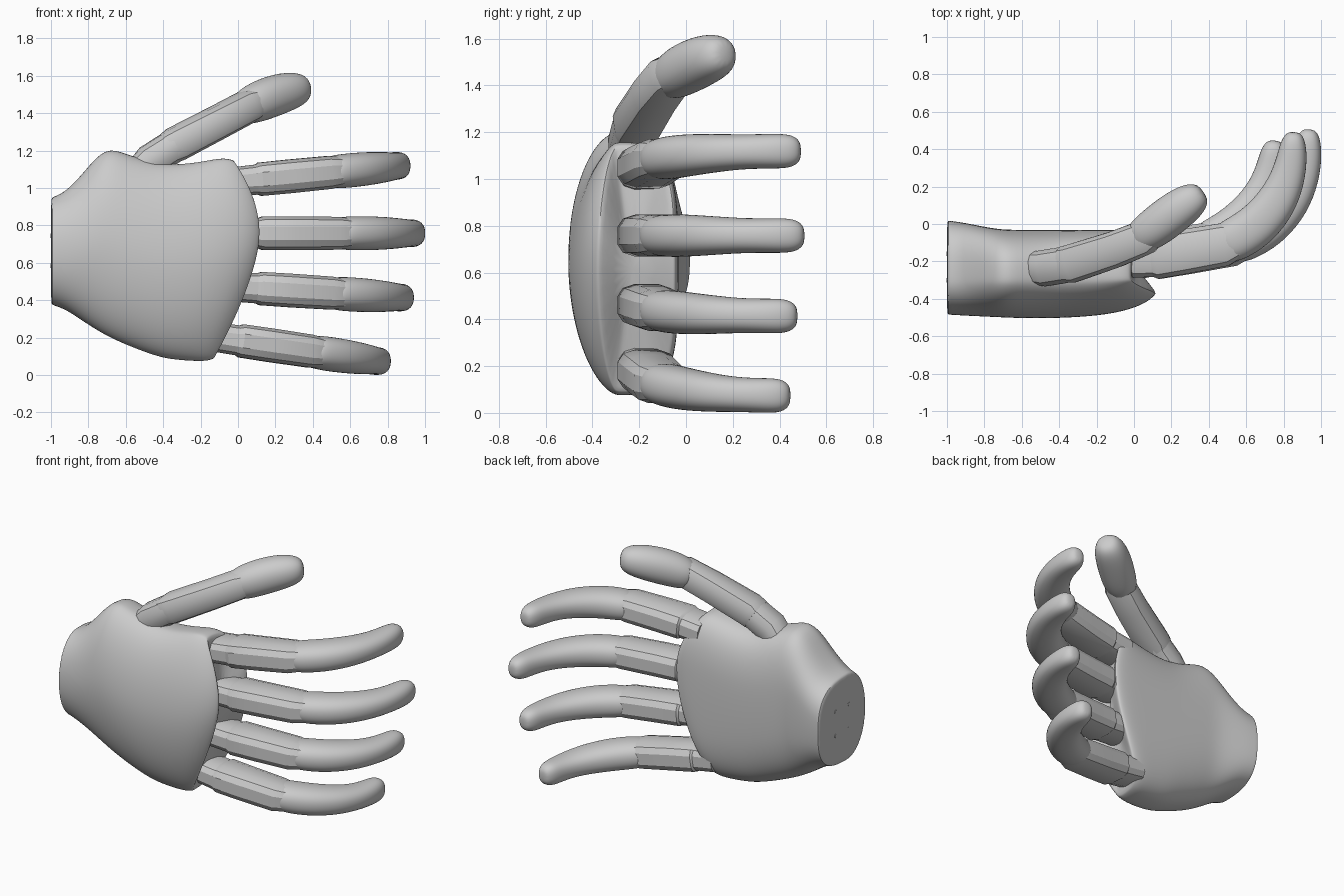
import bpy
import bmesh
import math
from mathutils import Vector

cube = bpy.data.objects.get("Cube")
if cube:
    bpy.data.objects.remove(cube, do_unlink=True)

GREY = bpy.data.materials.new("plain grey")
GREY.use_nodes = True
GREY.diffuse_color = (.6, .6, .6, 1)
GREY.node_tree.nodes["Principled BSDF"].inputs["Base Color"].default_value = GREY.diffuse_color


def skin(name, rings, levels=0, angle=40):
    """Bridge closed rings of points into a capped solid."""
    bm = bmesh.new()
    loops = [[bm.verts.new(p) for p in ring] for ring in rings]
    n = len(loops[0])
    for a, b in zip(loops, loops[1:]):
        for i in range(n):
            j = (i + 1) % n
            bm.faces.new((a[i], a[j], b[j], b[i]))
    bm.faces.new(loops[0])
    bm.faces.new(loops[-1])
    bmesh.ops.recalc_face_normals(bm, faces=bm.faces)
    mesh = bpy.data.meshes.new(name)
    bm.to_mesh(mesh)
    bm.free()
    mesh.materials.append(GREY)
    obj = bpy.data.objects.new(name, mesh)
    bpy.context.collection.objects.link(obj)
    bpy.ops.object.select_all(action='DESELECT')
    obj.select_set(True)
    bpy.context.view_layer.objects.active = obj
    if levels:
        mod = obj.modifiers.new("Round", 'SUBSURF')
        mod.levels = mod.render_levels = levels
        bpy.ops.object.modifier_apply(modifier="Round")
    bpy.ops.object.shade_smooth_by_angle(angle=math.radians(angle))
    return obj


def power(v, e):
    return math.copysign(abs(v) ** (2 / e), v)


def limb(name, stations, exponent=2, sides=12, levels=0):
    """Loft along a path; each station is (point, half depth, half height)."""
    points = [Vector(s[0]) for s in stations]
    rings = []
    for i, (_, a, b) in enumerate(stations):
        tangent = (points[min(i + 1, len(points) - 1)] - points[max(i - 1, 0)]).normalized()
        across = tangent.cross(Vector((0, 0, 1))).normalized()
        upward = across.cross(tangent)
        ring = []
        for k in range(sides):
            t = math.tau * (k + 0.5) / sides
            ring.append(points[i] + across * a * power(math.cos(t), exponent)
                        + upward * b * power(math.sin(t), exponent))
        rings.append(ring)
    return skin(name, rings, levels, 30 if levels == 0 else 50)


# Palm: sections along x as (x, low z, high z, back y, palm y)
SECTIONS = [
    (-1.0, .375, .95, -.485, .02), (-.995, .375, .95, -.485, .02),
    (-.92, .35, .98, -.49, .01), (-.82, .28, 1.09, -.495, -.01),
    (-.71, .21, 1.225, -.5, -.03), (-.6, .16, 1.185, -.505, -.03),
    (-.45, .11, 1.14, -.505, -.03), (-.3, .085, 1.125, -.5, -.03),
    (-.12, .075, 1.14, -.485, -.03), (.02, .072, 1.16, -.45, -.03),
    (.09, .075, 1.16, -.41, -.035), (.12, .085, 1.15, -.38, -.045),
    (.122, .1, 1.13, -.365, -.06),
]
palm_rings = []
for x, z0, z1, y0, y1 in SECTIONS:
    mid_y = -.29
    mid_z = (z0 + z1) / 2
    bend = min(max((x + .5) / .6, 0), 1)
    ring = []
    for k in range(32):
        t = math.tau * k / 32
        c, s = math.cos(t), math.sin(t)
        # Domed back, flatter palm towards the fingers
        e = (2.1 if x < -.9 else 1.87) if c < 0 else 2.8 + bend * .8
        y = mid_y + power(c, e) * ((y1 - mid_y) if c > 0 else (mid_y - y0))
        z = mid_z + power(s, e) * (z1 - z0) / 2
        # Rounded knuckle edge
        edge = .46 * (.75 - z) ** 1.5 if z < .75 else .9 * (z - .75) ** 2
        ring.append((x - bend * edge, y, z))
    palm_rings.append(ring)
skin("palm", palm_rings, 2)

# Finger segments as (distance, y, half depth, half height)
KNUCKLE = [(-.04, -.175, .115, .08), (.14, -.17, .115, .083)]
NEAR = [(.1, -.17, .11, .08), (.13, -.17, .127, .091), (.3, -.147, .122, .092),
        (.53, -.11, .118, .09), (.6, -.085, .1, .08)]
FAR = [(.52, -.115, .09, .075), (.55, -.1, .118, .09), (.62, -.07, .122, .095),
       (.73, -.005, .122, .094), (.84, .115, .113, .086), (.905, .25, .097, .076),
       (.93, .37, .083, .077), (.935, .44, .07, .076), (.94, .48, .052, .062),
       (.942, .502, .028, .034)]

# Name, root x, root z, rise of z along the finger, length, curl depth
FINGERS = [("index", .0, 1.035, .09, .91, .98), ("middle", .0, .758, .0, .995, 1.01),
           ("ring", .0, .47, -.06, .93, .95), ("little", -.1, .2, -.135, .905, .89)]
for name, x, z, rise, length, curl in FINGERS:
    for part, segment, exponent, levels in (("knuckle", KNUCKLE, 3, 0),
                                            ("near_segment", NEAR, 3, 0),
                                            ("far_segment", FAR, 2.4, 2)):
        path = [((x + s * length, y if y < 0 else y * curl, z + s * rise), a, b)
                for s, y, a, b in segment]
        limb(name + "_" + part, path, exponent, 12, levels)

# Thumb
limb("thumb_knuckle", [((-.52, -.235, 1.09), .09, .085), ((-.47, -.235, 1.145), .1, .09),
                       ((-.32, -.21, 1.24), .1, .09)], 2.5)
limb("thumb_near_segment", [((-.37, -.215, 1.21), .097, .088), ((-.33, -.21, 1.235), .105, .093),
                            ((-.1, -.135, 1.355), .1, .09), ((.06, -.07, 1.44), .095, .088),
                            ((.1, -.04, 1.46), .08, .075)], 3)
limb("thumb_far_segment", [((.0, -.09, 1.41), .07, .07), ((.04, -.065, 1.43), .1, .098),
                           ((.11, -.02, 1.462), .113, .113), ((.2, .05, 1.497), .115, .114),
                           ((.28, .108, 1.52), .107, .105), ((.34, .15, 1.532), .085, .085),
                           ((.372, .172, 1.536), .045, .045)], 2.2, 12, 2)

# Four small mounting plates on the wrist face
for dy in (-.07, .07):
    for dz in (-.08, .08):
        bpy.ops.mesh.primitive_cylinder_add(vertices=16, radius=.012, depth=.004,
                                            location=(-1, -.23 + dy, .665 + dz),
                                            rotation=(0, math.pi / 2, 0))
        plate = bpy.context.object
        plate.name = "mount_plate"
        plate.data.materials.append(GREY)
